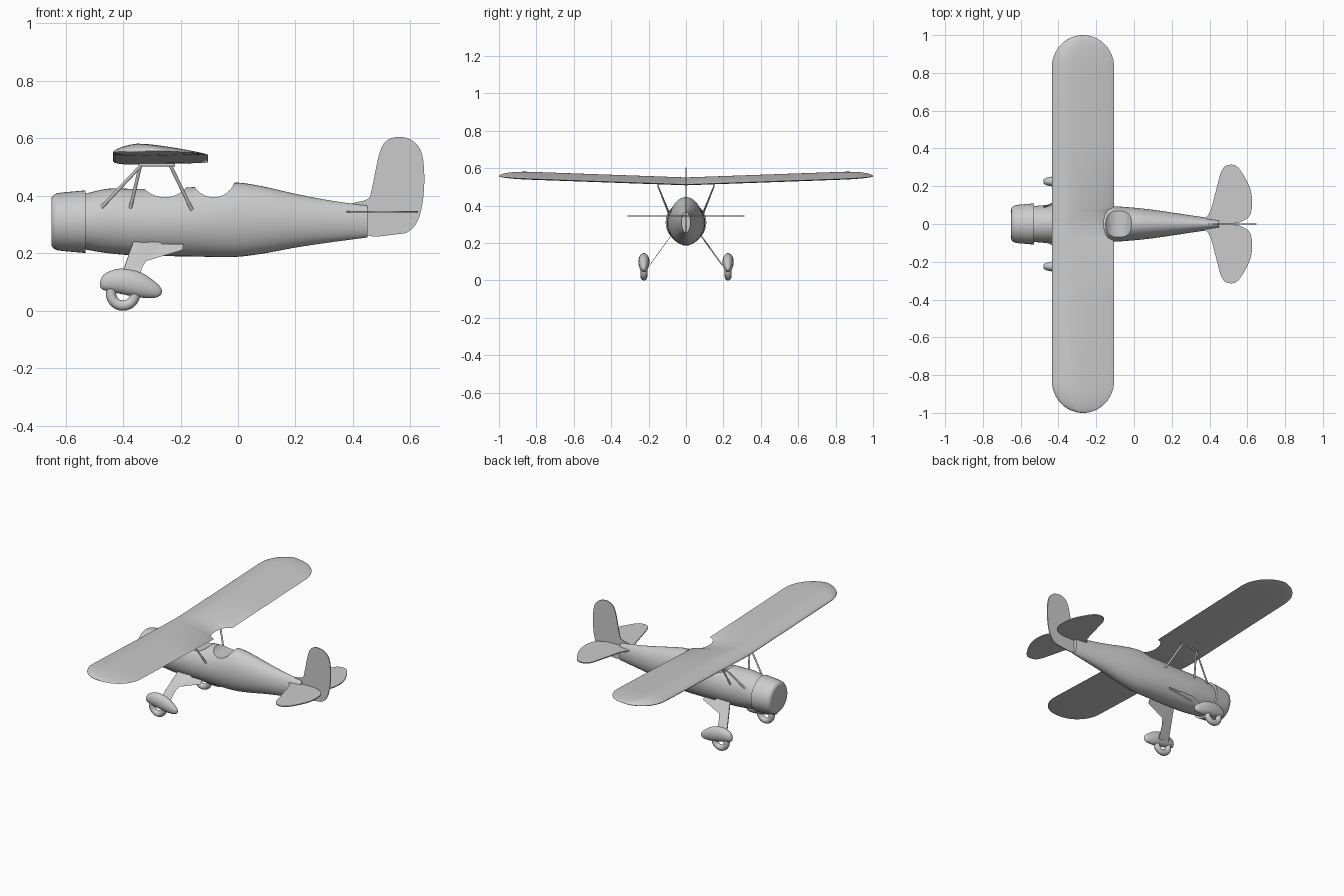
import bpy
import bmesh
from math import sin, cos, pi, sqrt, radians
from mathutils import Vector

cube = bpy.data.objects.get("Cube")
if cube:
    bpy.data.objects.remove(cube)

grey = bpy.data.materials.new("plain grey")
grey.use_nodes = True
colour = (0.6, 0.6, 0.6, 1)
grey.diffuse_color = colour
grey.node_tree.nodes["Principled BSDF"].inputs["Base Color"].default_value = colour


def smooth(points, steps=5, closed=False):
    """Catmull-Rom curve through points of any dimension."""
    pts = [Vector(p) for p in points]
    n = len(pts)
    get = (lambda i: pts[i % n]) if closed else (lambda i: pts[max(0, min(n - 1, i))])
    out = []
    for i in range(n if closed else n - 1):
        a, b, c, d = (get(i + k) for k in (-1, 0, 1, 2))
        for s in range(steps):
            t = s / steps
            out.append(b + ((c - a) * t + (2 * a - 5 * b + 4 * c - d) * t * t
                            + (3 * b - a - 3 * c + d) * t ** 3) / 2)
    return out if closed else out + [pts[-1]]


def finish(name, bm, angle=35):
    bmesh.ops.recalc_face_normals(bm, faces=bm.faces)
    mesh = bpy.data.meshes.new(name)
    bm.to_mesh(mesh)
    bm.free()
    mesh.materials.append(grey)
    obj = bpy.data.objects.new(name, mesh)
    bpy.context.collection.objects.link(obj)
    shade(obj, angle)
    return obj


def shade(obj, angle=35):
    bpy.ops.object.select_all(action="DESELECT")
    obj.select_set(True)
    bpy.context.view_layer.objects.active = obj
    bpy.ops.object.shade_smooth_by_angle(angle=radians(angle))


def loft(name, rings, angle=35):
    """Skin closed rings of equal length and cap both ends."""
    bm = bmesh.new()
    rows = [[bm.verts.new(p) for p in ring] for ring in rings]
    n = len(rows[0])
    for a, b in zip(rows, rows[1:]):
        for i in range(n):
            j = (i + 1) % n
            bm.faces.new((a[i], a[j], b[j], b[i]))
    bm.faces.new(rows[0])
    bm.faces.new(rows[-1])
    return finish(name, bm, angle)


def oval(x, top, bottom, half, y=0, n=40):
    mid, h = (top + bottom) / 2, (top - bottom) / 2
    return [(x, y + half * cos(2 * pi * i / n), mid + h * sin(2 * pi * i / n)) for i in range(n)]


def plate(name, outline, offset):
    """Thin sheet: outline points pushed both ways along offset."""
    off = Vector(offset)
    return loft(name, [[Vector(p) + off for p in outline], [Vector(p) - off for p in outline]])


def strut(name, a, b, radius=0.006):
    a, b = Vector(a), Vector(b)
    u = (b - a).cross((0, 1, 0)).normalized()
    v = (b - a).cross(u).normalized() * 0.6
    ring = [(u * cos(k * pi / 5) + v * sin(k * pi / 5)) * radius for k in range(10)]
    return loft(name, [[p + r for r in ring] for p in (a, b)], 50)


def carve(target, name, x, z, radius):
    bpy.ops.mesh.primitive_cylinder_add(vertices=64, radius=radius, depth=0.5,
                                        location=(x, 0, z), rotation=(pi / 2, 0, 0))
    cutter = bpy.context.object
    cutter.name = name
    cutter.hide_render = True
    mod = target.modifiers.new(name, "BOOLEAN")
    mod.operation, mod.solver, mod.object = "DIFFERENCE", "EXACT", cutter
    bpy.context.view_layer.objects.active = target
    bpy.ops.object.modifier_apply(modifier=name)
    bpy.data.objects.remove(cutter)


# Fuselage: x, top, bottom, half width
stations = [(-0.54, 0.405, 0.215, 0.094), (-0.45, 0.425, 0.2, 0.101), (-0.34, 0.424, 0.192, 0.103),
            (-0.16, 0.43, 0.189, 0.097), (-0.02, 0.446, 0.187, 0.088), (0.08, 0.434, 0.198, 0.078),
            (0.2, 0.407, 0.22, 0.061), (0.32, 0.384, 0.238, 0.043), (0.45, 0.366, 0.255, 0.024)]
fuselage = loft("fuselage", [oval(*s) for s in smooth(stations)])
carve(fuselage, "front_cockpit_cut", -0.255, 0.495, 0.1)
carve(fuselage, "rear_cockpit_cut", -0.085, 0.472, 0.077)
shade(fuselage)

# Engine cowl with rounded front lip
cowl = [(-0.65, 0.078), (-0.648, 0.086), (-0.641, 0.094), (-0.63, 0.099), (-0.61, 0.102), (-0.53, 0.109)]
loft("engine_cowl", [oval(x, 0.31 + r, 0.31 - r, r) for x, r in cowl])

# Wing: section as chord fraction and height, rounded tips, trailing notch
section = smooth([(0, 0), (0.06, 0.015), (0.25, 0.03), (0.5, 0.023), (0.8, 0.007), (1, -0.008),
                  (0.8, -0.009), (0.5, -0.011), (0.2, -0.012), (0.05, -0.008)], 3, True)
spans = [0.018 * i for i in range(6)] + [0.4, 0.83] + [0.83 + 0.17 * sin(i * pi / 24) for i in range(1, 12)]
spans += [0.9995]
rings = []
for y in [-s for s in reversed(spans[1:])] + spans:
    s = abs(y)
    tip = sqrt(max(0, 1 - (max(0, s - 0.83) / 0.17) ** 2))
    notch = 0.055 * sqrt(max(0, 1 - (s / 0.09) ** 2))
    lead, trail = -0.27 - 0.165 * tip, -0.27 + 0.165 * tip - notch
    rings.append([(lead + p.x * (trail - lead), y, 0.521 + 0.036 * s + p.y * tip) for p in section])
loft("wing", rings, 40)

# Tail fin and rudder
fin = smooth([(0.38, 0.36), (0.45, 0.388), (0.466, 0.425), (0.49, 0.54), (0.515, 0.59), (0.56, 0.605),
              (0.61, 0.59), (0.642, 0.54), (0.648, 0.43), (0.632, 0.33), (0.6, 0.28), (0.55, 0.266),
              (0.44, 0.266)], 4, True)
plate("tail_fin", [(p.x, 0, p.y) for p in fin], (0, 0.003, 0))

# Paired parts on each side
tailplane = smooth([(0.375, 0.01), (0.405, 0.07), (0.44, 0.2), (0.468, 0.29), (0.51, 0.314), (0.555, 0.295),
                    (0.61, 0.2), (0.626, 0.12), (0.615, 0.05), (0.58, 0.018), (0.52, 0.003)], 4, True)
leg = [(-0.365, 0.24), (-0.275, 0.24), (-0.265, 0.23), (-0.19, 0.23), (-0.192, 0.214), (-0.32, 0.175),
       (-0.335, 0.15), (-0.35, 0.08), (-0.42, 0.08)]
spat = [(-0.48, 0.096, 0.088, 0.003), (-0.476, 0.113, 0.077, 0.012), (-0.46, 0.131, 0.07, 0.021),
        (-0.41, 0.147, 0.059, 0.029), (-0.34, 0.134, 0.046, 0.028), (-0.29, 0.102, 0.045, 0.018),
        (-0.27, 0.082, 0.054, 0.009), (-0.265, 0.07, 0.064, 0.002)]
struts = {"front": ((-0.338, 0.505), (-0.475, 0.36)), "middle": ((-0.34, 0.505), (-0.375, 0.355)),
          "rear": ((-0.235, 0.505), (-0.16, 0.35))}
for side, s in (("left", 1), ("right", -1)):
    plate(side + "_tailplane", [(p.x, s * p.y, 0.345) for p in tailplane], (0, 0, 0.003))
    plate(side + "_wheel_leg", [(x, s * (0.08 + (0.24 - z) * 0.72), z) for x, z in leg], (0, 0.003, 0.002))
    loft(side + "_wheel_spat", [oval(*p, s * 0.225, 20) for p in smooth(spat, 3)], 60)
    bpy.ops.mesh.primitive_torus_add(major_radius=0.042, minor_radius=0.018, major_segments=32,
                                     minor_segments=12, location=(-0.4, s * 0.225, 0.06),
                                     rotation=(pi / 2, 0, 0))
    wheel = bpy.context.object
    wheel.name = side + "_wheel"
    wheel.data.materials.append(grey)
    shade(wheel, 60)
    for name, (a, b) in struts.items():
        strut(f"{side}_{name}_strut", (a[0], s * 0.15, a[1]), (b[0], s * 0.09, b[1]))
    strut(side + "_strut_rail", (-0.345, s * 0.15, 0.508), (-0.22, s * 0.15, 0.508), 0.005)
